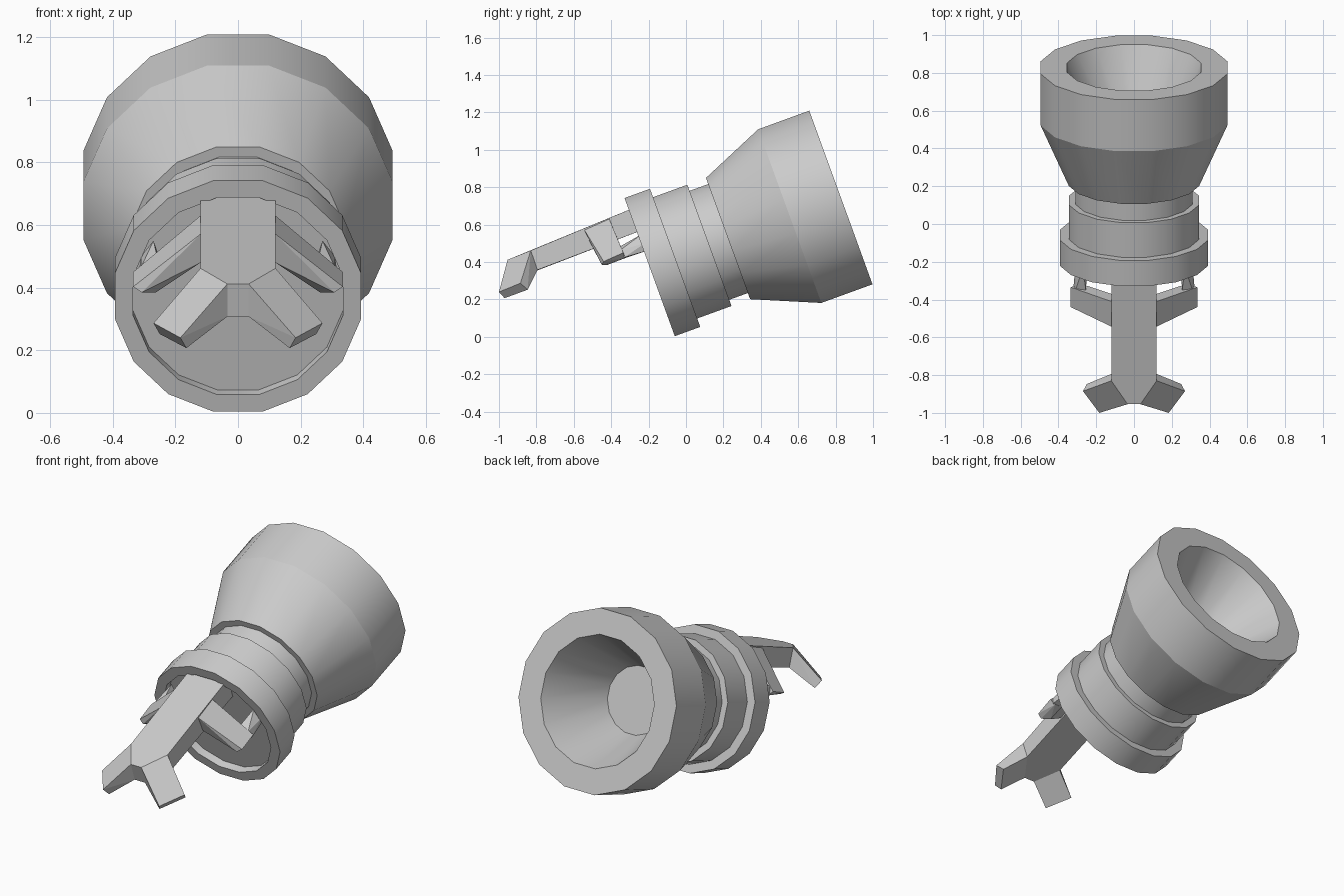
import bpy, bmesh, math
from mathutils import Vector

if "Cube" in bpy.data.objects:
    bpy.data.objects.remove(bpy.data.objects["Cube"])

TILT = math.radians(20)
SIDES = 16
AXIS_T = 0.417          # offset of the axis above the origin, across the tilt


def tilted(x, s, t):
    """Point s along the tilted axis and t across it."""
    c, n = math.cos(TILT), math.sin(TILT)
    return Vector((x, s * c - t * n, s * n + t * c))


def make_object(name, bm):
    bmesh.ops.recalc_face_normals(bm, faces=bm.faces)
    mesh = bpy.data.meshes.new(name)
    bm.to_mesh(mesh)
    bm.free()
    ob = bpy.data.objects.new(name, mesh)
    bpy.context.collection.objects.link(ob)
    return ob


def lathe(name, profile):
    """Closed 16-sided turning from (along axis, flat radius) points, capped at both ends."""
    bm = bmesh.new()
    rings = []
    for s, r in profile:
        r /= math.cos(math.pi / SIDES)
        angles = [(i + 0.5) * 2 * math.pi / SIDES for i in range(SIDES)]
        rings.append([bm.verts.new(tilted(r * math.cos(a), s, AXIS_T + r * math.sin(a)))
                      for a in angles])
    for a, b in zip(rings, rings[1:]):
        for i in range(SIDES):
            j = (i + 1) % SIDES
            bm.faces.new((a[i], a[j], b[j], b[i]))
    bm.faces.new(rings[0])
    bm.faces.new(rings[-1])
    ob = make_object(name, bm)
    bpy.ops.object.select_all(action='DESELECT')
    ob.select_set(True)
    bpy.context.view_layer.objects.active = ob
    bpy.ops.object.shade_smooth_by_angle(angle=math.radians(22.8))


def block(name, points, side=1):
    """Flat-faced solid around a few corner points, mirrored with side=-1."""
    bm = bmesh.new()
    verts = [bm.verts.new((x * side, y, z)) for x, y, z in points]
    res = bmesh.ops.convex_hull(bm, input=verts)
    loose = [v for v in bm.verts if not v.link_faces]
    bmesh.ops.delete(bm, geom=loose, context='VERTS')
    bmesh.ops.dissolve_limit(bm, angle_limit=math.radians(3),
                             verts=bm.verts, edges=bm.edges)
    make_object(name, bm)


# Turned body: recessed front flange, collar, neck and hollow cup
lathe("front_flange", [(-0.01, 0.335), (-0.055, 0.335), (-0.055, 0.393),
                       (0.09, 0.393), (0.09, 0.3)])
lathe("collar", [(0.08, 0.3), (0.08, 0.345), (0.285, 0.345), (0.285, 0.28)])
lathe("neck", [(0.27, 0.31), (0.40, 0.31)])
lathe("rear_cup", [(0.391, 0.28), (0.391, 0.345), (0.742, 0.494), (1.033, 0.494),
                   (1.033, 0.355), (0.64, 0.185)])

# Flat bar reaching forward, with a tapered nose
bar = []
for m in (1, -1):
    bar += [tilted(0.12 * m, 0.0, 0.745), tilted(0.12 * m, 0.0, 0.617),
            (0.12 * m, -0.83, 0.462), (0.12 * m, -0.794, 0.358),
            (0.034 * m, -0.954, 0.412), (0.034 * m, -0.918, 0.308)]
block("long_bar", bar)

for label, m in (("right", 1), ("left", -1)):
    # Splayed prong at the end of the bar
    block(label + "_prong", [
        (0.034, -0.954, 0.412), (0.12, -0.83, 0.462),
        (0.034, -0.918, 0.308), (0.12, -0.794, 0.358),
        (0.184, -1.0, 0.24), (0.27, -0.885, 0.287),
        (0.165, -0.97, 0.207), (0.25, -0.847, 0.252)], m)
    # Side arm sloping down from the bar
    block(label + "_side_arm", [
        (0.12, -0.543, 0.571), (0.12, -0.41, 0.63),
        (0.12, -0.50, 0.48), (0.12, -0.37, 0.535),
        (0.335, -0.44, 0.403), (0.335, -0.335, 0.45),
        (0.307, -0.45, 0.385), (0.307, -0.325, 0.422),
        (0.262, -0.42, 0.385), (0.262, -0.323, 0.422)], m)
    # Link joining the arm tip back to the flange
    block(label + "_arm_link", [
        (0.255, -0.35, 0.485), (0.31, -0.35, 0.465),
        (0.262, -0.33, 0.42), (0.32, -0.33, 0.425),
        (0.27, -0.235, 0.55), (0.31, -0.22, 0.50),
        (0.245, -0.22, 0.48), (0.30, -0.21, 0.46)], m)
